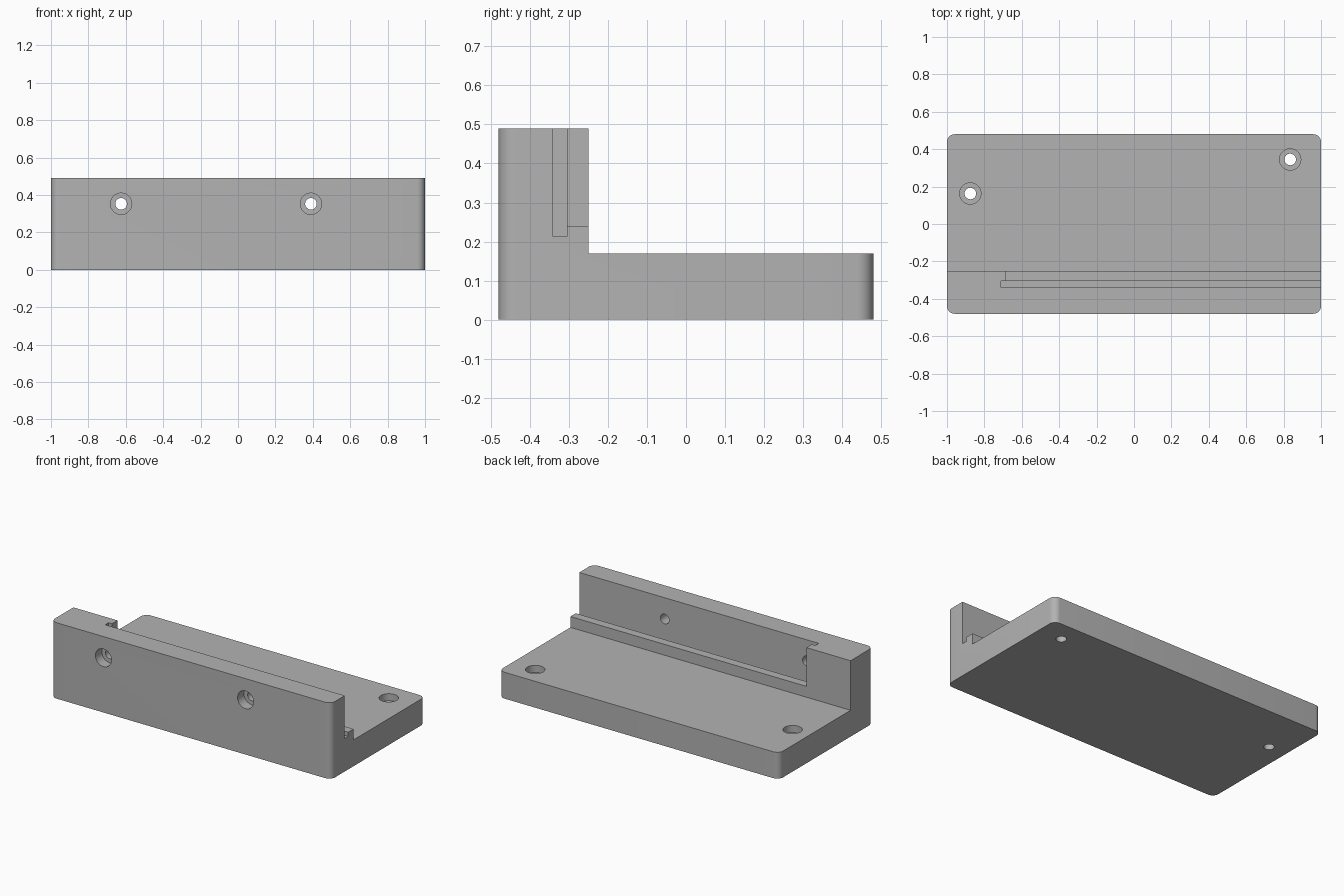
import bpy, bmesh, math

if "Cube" in bpy.data.objects:
    bpy.data.objects.remove(bpy.data.objects["Cube"], do_unlink=True)

grey = bpy.data.materials.new("plain grey")
grey.use_nodes = True
colour = (0.45, 0.45, 0.45, 1)
grey.diffuse_color = colour
grey.node_tree.nodes["Principled BSDF"].inputs["Base Color"].default_value = colour


def make_object(name, bm):
    bmesh.ops.recalc_face_normals(bm, faces=bm.faces)
    mesh = bpy.data.meshes.new(name)
    bm.to_mesh(mesh)
    bm.free()
    mesh.materials.append(grey)
    obj = bpy.data.objects.new(name, mesh)
    bpy.context.collection.objects.link(obj)
    return obj


def box(name, x0, x1, y0, y1, z0, z1):
    bm = bmesh.new()
    bmesh.ops.create_cube(bm, size=1)
    for v in bm.verts:
        v.co = (x1 if v.co.x > 0 else x0, y1 if v.co.y > 0 else y0,
                z1 if v.co.z > 0 else z0)
    return make_object(name, bm)


def cylinder(name, centre, radius, depth, along_y=False):
    bpy.ops.mesh.primitive_cylinder_add(
        vertices=40, radius=radius, depth=depth, location=centre,
        rotation=(math.pi / 2 if along_y else 0, 0, 0))
    obj = bpy.context.object
    obj.name = name
    obj.data.materials.append(grey)
    return obj


def cut(target, cutter):
    cutter.hide_render = True
    bpy.context.view_layer.objects.active = target
    mod = target.modifiers.new("cut", "BOOLEAN")
    mod.operation = "DIFFERENCE"
    mod.solver = "EXACT"
    mod.object = cutter
    bpy.ops.object.modifier_apply(modifier=mod.name)
    bpy.data.objects.remove(cutter, do_unlink=True)


# L-shaped body with rounded upright corners
FRONT, BACK, WALL_BACK = -0.48, 0.48, -0.25
BASE_TOP, WALL_TOP = 0.17, 0.49
profile = [(FRONT, 0), (BACK, 0), (BACK, BASE_TOP), (WALL_BACK, BASE_TOP),
           (WALL_BACK, WALL_TOP), (FRONT, WALL_TOP)]
bm = bmesh.new()
face = bm.faces.new([bm.verts.new((-1, y, z)) for y, z in profile])
extruded = bmesh.ops.extrude_face_region(bm, geom=[face])["geom"]
bmesh.ops.translate(bm, vec=(2, 0, 0),
                    verts=[v for v in extruded if isinstance(v, bmesh.types.BMVert)])
bm.normal_update()
corners = [e for e in bm.edges
           if abs(e.verts[0].co.z - e.verts[1].co.z) > 0.1
           and all(abs(v.co.y) > 0.4 for v in e.verts)]
bmesh.ops.bevel(bm, geom=corners, offset=0.042, segments=8, profile=0.5, affect="EDGES")
bracket = make_object("bracket_body", bm)

# Rear step and narrow channel, both open at the left end
cut(bracket, box("step_cutter", -0.685, 1.1, -0.32, -0.2, 0.24, 0.6))
cut(bracket, box("channel_cutter", -0.71, 1.1, -0.34, -0.305, 0.213, 0.6))

# Counterbored screw holes through the base
for x, y in ((-0.875, 0.163), (0.835, 0.345)):
    cut(bracket, cylinder("base_hole", (x, y, 0.1), 0.031, 0.4))
    cut(bracket, cylinder("base_counterbore", (x, y, BASE_TOP), 0.057, 0.09))

# Counterbored screw holes through the wall
for x in (-0.625, 0.39):
    cut(bracket, cylinder("wall_hole", (x, -0.44, 0.353), 0.031, 0.24, True))
    cut(bracket, cylinder("wall_counterbore", (x, FRONT, 0.353), 0.057, 0.13, True))

bpy.ops.object.select_all(action="DESELECT")
bracket.select_set(True)
bpy.context.view_layer.objects.active = bracket
bpy.ops.object.shade_smooth_by_angle(angle=math.radians(30))
